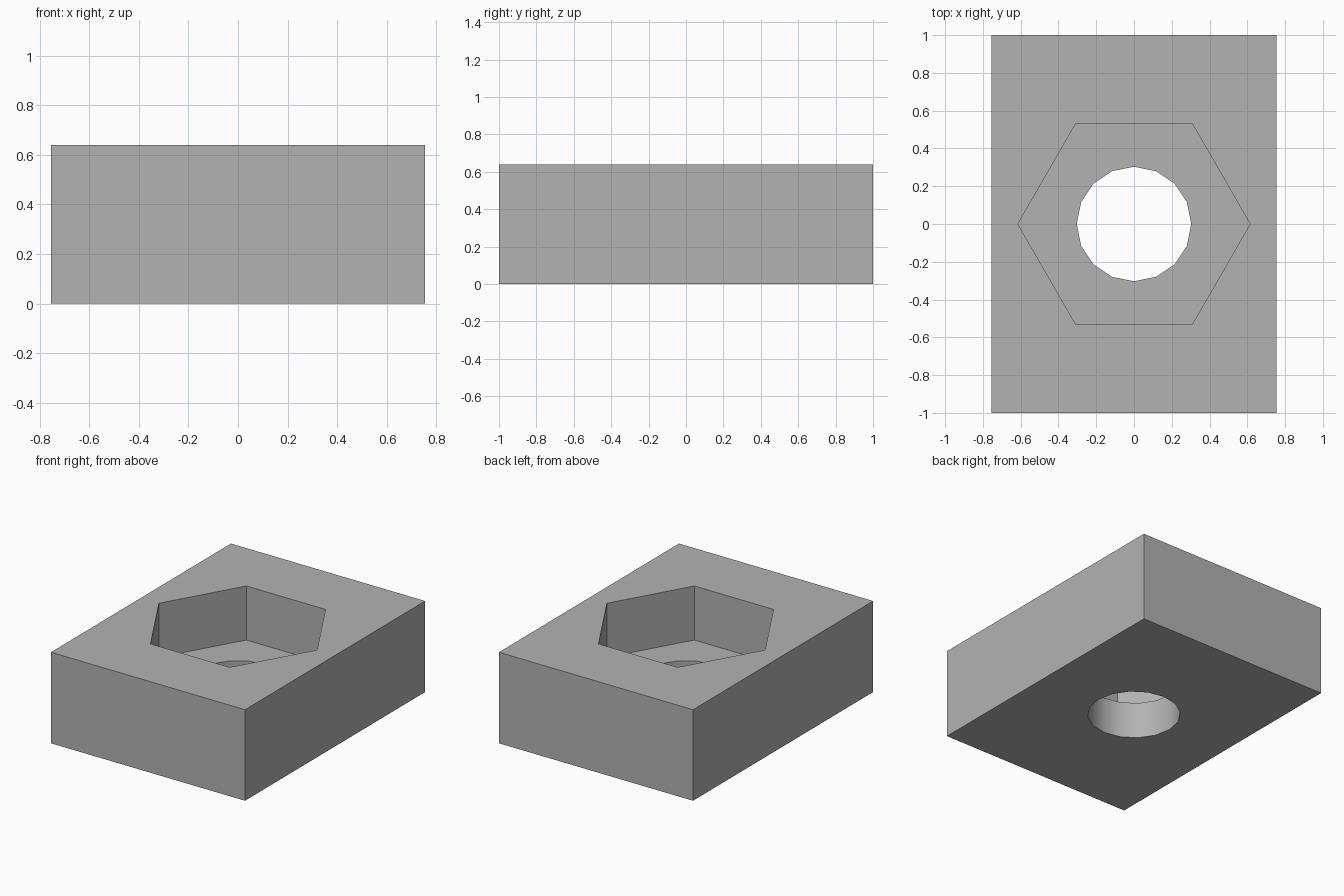
import bpy
import math

default = bpy.data.objects.get("Cube")
if default:
    bpy.data.objects.remove(default, do_unlink=True)

WIDTH, LENGTH, HEIGHT = 1.51, 2.0, 0.64
FLOOR = 0.26          # height of the pocket floor
POCKET_R, BORE_R = 0.615, 0.303

# Single grey material
grey = bpy.data.materials.new("plain grey")
grey.use_nodes = True
colour = (0.45, 0.45, 0.45, 1)
grey.diffuse_color = colour
grey.node_tree.nodes["Principled BSDF"].inputs["Base Color"].default_value = colour

# Rectangular block
bpy.ops.mesh.primitive_cube_add(size=1, location=(0, 0, HEIGHT / 2))
block = bpy.context.object
block.name = "nut_holder_block"
block.scale = (WIDTH, LENGTH, HEIGHT)
bpy.ops.object.transform_apply(location=True, rotation=True, scale=True)
block.data.materials.append(grey)


def cut(name, sides, radius, bottom, top, turn=0):
    """Subtract an upright prism from the block."""
    bpy.ops.mesh.primitive_cylinder_add(
        vertices=sides, radius=radius, depth=top - bottom,
        location=(0, 0, (top + bottom) / 2), rotation=(0, 0, turn))
    cutter = bpy.context.object
    cutter.name = name
    cutter.hide_render = True
    cutter.data.materials.append(grey)
    mod = block.modifiers.new(name, 'BOOLEAN')
    mod.operation = 'DIFFERENCE'
    mod.solver = 'EXACT'
    mod.object = cutter
    bpy.ops.object.select_all(action='DESELECT')
    block.select_set(True)
    bpy.context.view_layer.objects.active = block
    bpy.ops.object.modifier_apply(modifier=mod.name)
    bpy.data.objects.remove(cutter, do_unlink=True)


# Hexagonal pocket from above, then round bore right through
cut("hex_pocket", 6, POCKET_R, FLOOR, HEIGHT + 0.2, math.radians(30))
cut("round_bore", 16, BORE_R, -0.2, FLOOR + 0.1)

# Smooth bore wall, crisp block and pocket edges
bpy.ops.object.shade_smooth_by_angle(angle=math.radians(30))
